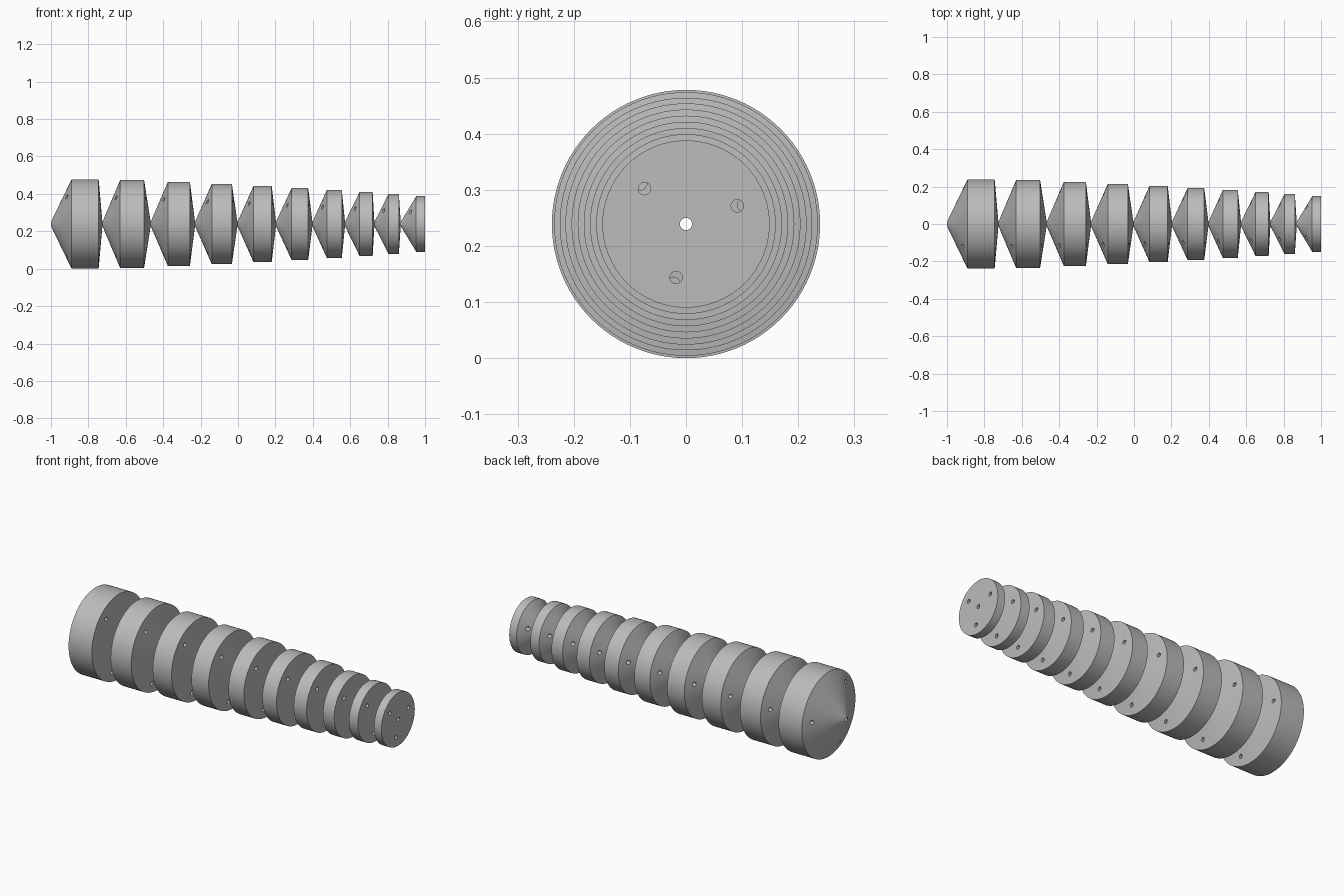
import bpy, bmesh, math
from mathutils import Matrix, Vector

cube = bpy.data.objects.get("Cube")
if cube:
    bpy.data.objects.remove(cube)

AXIS_Z = 0.239      # height of the shared axis
HOLE = 0.011        # radius of the bore and the small holes
INSET = 0.052       # distance of the small holes from the rim

steel = bpy.data.materials.new("grey_metal")
steel.use_nodes = True
COLOUR = (0.5, 0.5, 0.5, 1)
steel.diffuse_color = COLOUR
steel.node_tree.nodes["Principled BSDF"].inputs["Base Color"].default_value = COLOUR


def add_object(name, bm):
    mesh = bpy.data.meshes.new(name)
    bm.to_mesh(mesh)
    bm.free()
    obj = bpy.data.objects.new(name, mesh)
    bpy.context.collection.objects.link(obj)
    obj.location.z = AXIS_Z
    mesh.materials.append(steel)
    return obj


def lathe(profile, steps=96):
    """Spin a closed (x, radius) profile about the x axis."""
    bm = bmesh.new()
    verts = [bm.verts.new((x, 0, r)) for x, r in profile]
    edges = [bm.edges.new((v, verts[(i + 1) % len(verts)])) for i, v in enumerate(verts)]
    bmesh.ops.spin(bm, geom=verts + edges, cent=(0, 0, 0), axis=(1, 0, 0),
                   angle=math.tau, steps=steps, use_merge=True)
    bmesh.ops.remove_doubles(bm, verts=bm.verts[:], dist=1e-5)
    bmesh.ops.recalc_face_normals(bm, faces=bm.faces[:])
    return bm


def hole_cutter(x, ring, start):
    """Three small rods parallel to the axis."""
    bm = bmesh.new()
    for k in range(3):
        a = start + k * math.tau / 3
        place = Matrix.Translation(Vector((x, ring * math.cos(a), ring * math.sin(a))))
        bmesh.ops.create_cone(bm, cap_ends=True, segments=24, radius1=HOLE, radius2=HOLE,
                              depth=0.6, matrix=place @ Matrix.Rotation(math.pi / 2, 4, "Y"))
    cutter = add_object("hole_cutter", bm)
    cutter.hide_render = True
    return cutter


# tip, rim start, rim end, face centre, radius
segments = [
    (-1.0, -0.89, -0.745, -0.725, 0.239),
    (-0.725, -0.63, -0.502, -0.467, 0.235),
    (-0.467, -0.375, -0.257, -0.23, 0.225),
    (-0.23, -0.14, -0.033, -0.003, 0.215),
    (-0.003, 0.083, 0.18, 0.203, 0.204),
    (0.203, 0.287, 0.375, 0.398, 0.193),
    (0.398, 0.475, 0.555, 0.572, 0.182),
    (0.572, 0.65, 0.72, 0.729, 0.171),
    (0.729, 0.805, 0.86, 0.87, 0.16),
    (0.87, 0.953, 0.999, 1.0, 0.149),
]

for i, (tip, rim_a, rim_b, end, radius) in enumerate(segments):
    # cone, cylindrical rim and shallow end face around the bore
    body = add_object(f"cone_segment_{i + 1}", lathe(
        [(tip, HOLE), (rim_a, radius), (rim_b, radius), (end, HOLE)]))
    cutter = hole_cutter((tip + end) / 2, radius - INSET, math.radians(129 + 1.17 * i))

    # drill the three holes
    drill = body.modifiers.new("holes", "BOOLEAN")
    drill.operation = "DIFFERENCE"
    drill.solver = "EXACT"
    drill.object = cutter
    bpy.ops.object.select_all(action="DESELECT")
    body.select_set(True)
    bpy.context.view_layer.objects.active = body
    bpy.ops.object.modifier_apply(modifier="holes")
    bpy.data.objects.remove(cutter)
    bpy.ops.object.shade_smooth_by_angle(angle=math.radians(20))
